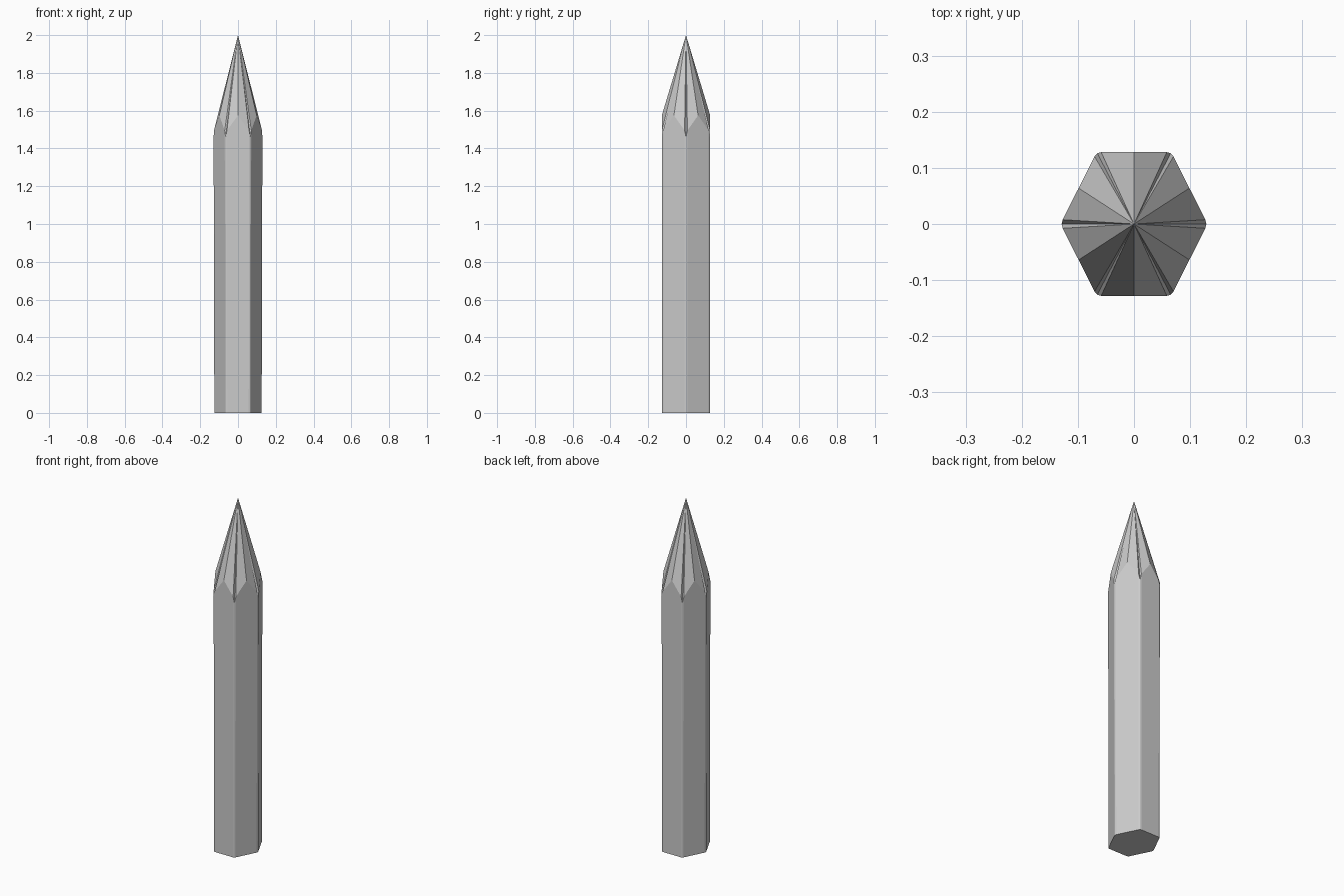
import bpy, bmesh
from mathutils import Vector

if "Cube" in bpy.data.objects:
    bpy.data.objects.remove(bpy.data.objects["Cube"])

# Sharp hexagon outline (slightly stretched in y)
CORNERS = [Vector(c) for c in ((0.131, 0), (0.0665, 0.128), (-0.0665, 0.128),
                               (-0.131, 0), (-0.0665, -0.128), (0.0665, -0.128))]
CORNER_Z, ROUND_Z, MID_Z, TIP_Z = 1.46, 1.495, 1.575, 2.0
ROUNDING = 0.06

# Outline with eased corners; each point carries the height of the sharpened rim
outline = []
for i, c in enumerate(CORNERS):
    before, after = CORNERS[i - 1], CORNERS[(i + 1) % 6]
    a, b = c.lerp(before, ROUNDING), c.lerp(after, ROUNDING)
    outline += [(a, ROUND_Z), (c * 0.5 + (a + b) * 0.25, CORNER_Z),
                (b, ROUND_Z), (c.lerp(after, 0.5), MID_Z)]

bm = bmesh.new()
bottom = [bm.verts.new((p.x * 0.97, p.y * 0.985, 0)) for p, z in outline]
rim = [bm.verts.new((p.x, p.y, z)) for p, z in outline]
tip = bm.verts.new((0, 0, TIP_Z))

# Flat base, shaft walls and sharpened point
bm.faces.new(bottom[::-1])
n = len(outline)
for i in range(n):
    j = (i + 1) % n
    bm.faces.new((bottom[i], bottom[j], rim[j], rim[i]))
    bm.faces.new((rim[i], rim[j], tip))
bmesh.ops.recalc_face_normals(bm, faces=bm.faces)

mesh = bpy.data.meshes.new("pencil")
bm.to_mesh(mesh)
bm.free()
pencil = bpy.data.objects.new("pencil", mesh)
bpy.context.collection.objects.link(pencil)
